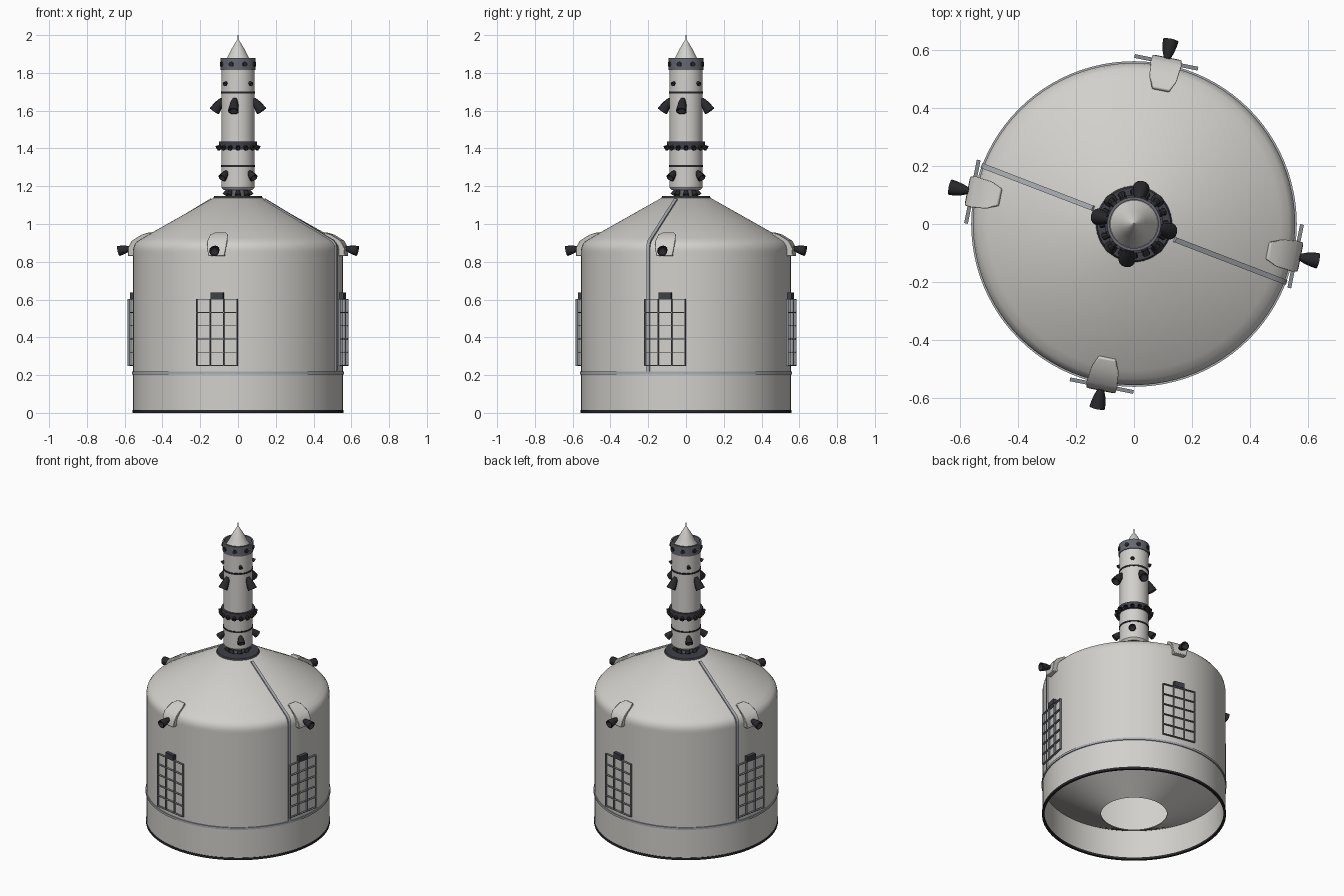
import bpy, bmesh
from math import radians, sin, cos, pi
from mathutils import Matrix, Vector

cube = bpy.data.objects.get("Cube")
if cube:
    bpy.data.objects.remove(cube)


def material(name, rgb):
    m = bpy.data.materials.new(name)
    m.use_nodes = True
    m.diffuse_color = (*rgb, 1)
    m.node_tree.nodes["Principled BSDF"].inputs["Base Color"].default_value = (*rgb, 1)
    return m


SHELL = material("warm light grey", (0.64, 0.63, 0.60))
TRIM = material("blue grey", (0.39, 0.41, 0.44))
GRID = material("grid grey", (0.24, 0.255, 0.28))
BAND = material("slate", (0.13, 0.14, 0.16))
NAVY = material("dark slate", (0.05, 0.05, 0.065))
BLACK = material("near black", (0.022, 0.022, 0.026))
OFFSET = -11.3  # the pods and grids are turned a little off the main axes


def finish(bm, name, mat, angle=35):
    bmesh.ops.recalc_face_normals(bm, faces=bm.faces)
    mesh = bpy.data.meshes.new(name)
    bm.to_mesh(mesh)
    bm.free()
    mesh.materials.append(mat)
    mesh.shade_smooth()
    mesh.set_sharp_from_angle(angle=radians(angle))
    ob = bpy.data.objects.new(name, mesh)
    bpy.context.collection.objects.link(ob)
    return ob


def around(az, r=0, z=0, tilt=0):
    """Frame at an azimuth: x points outward, y sideways; tilt turns z outward."""
    return (Matrix.Rotation(radians(az), 4, "Z") @ Matrix.Translation((r, 0, z))
            @ Matrix.Rotation(radians(tilt), 4, "Y"))


def lathe(bm, profile, n=96, frame=Matrix(), closed=False):
    rings = []
    for r, z in profile:
        if r == 0:
            rings.append([bm.verts.new(frame @ Vector((0, 0, z)))] * n)
        else:
            rings.append([bm.verts.new(frame @ Vector((r * cos(2 * pi * i / n),
                          r * sin(2 * pi * i / n), z))) for i in range(n)])
    pairs = list(zip(rings, rings[1:]))
    if closed:
        pairs.append((rings[-1], rings[0]))
    for a, b in pairs:
        for i in range(n):
            j = (i + 1) % n
            bm.faces.new(dict.fromkeys((a[i], a[j], b[j], b[i])))


def turned(name, profile, mat, n=96, closed=False):
    bm = bmesh.new()
    lathe(bm, profile, n, closed=closed)
    return finish(bm, name, mat)


def ring(name, r_in, r_out, z0, z1, mat, n=96):
    return turned(name, [(r_in, z0), (r_out, z0), (r_out, z1), (r_in, z1)], mat, n, True)


def box(bm, frame, size, centre=(0, 0, 0)):
    bmesh.ops.create_cube(bm, size=1, matrix=frame @ Matrix.Translation(centre)
                          @ Matrix.Diagonal((*size, 1)))


def bells(name, azimuths, r, z, tilt, length, wide, n=12):
    """Flared nozzles with a hollow mouth, repeated around the axis."""
    bm = bmesh.new()
    shape = [(0, 0), (wide * 0.4, 0), (wide * 0.72, length * 0.35), (wide * 0.93, length * 0.75),
             (wide, length), (wide * 0.85, length), (0, length * 0.4)]
    for az in azimuths:
        lathe(bm, shape, n, around(az, r, z, tilt))
    return finish(bm, name, BLACK)


quarter = [OFFSET + 90 * k for k in range(4)]
diagonal = [45 + 90 * k for k in range(4)]

# Main shroud: outer skin, inner lining, open funnel and rims
shoulder = [(0.555, 0.85), (0.555, 0.865), (0.55, 0.888), (0.535, 0.908), (0.505, 0.926),
            (0.49, 0.935), (0.125, 1.141)]
turned("shroud", [(0.555, 0.0)] + shoulder + [(0, 1.141)], SHELL)
turned("shroud_lining", [(0.546, 0.0), (0.546, 0.86), (0.5, 0.915), (0.12, 1.13), (0, 1.13)], SHELL)
turned("inner_funnel", [(0.546, 0.2), (0.2, 0.005), (0.2, 0.012), (0.546, 0.21)], SHELL)
ring("bottom_rim", 0.544, 0.558, 0, 0.015, BLACK)
ring("seam_ring", 0.55, 0.561, 0.204, 0.218, TRIM)

# Cable strips running down two opposite sides
for name, az in (("right_strip", 159), ("left_strip", -21)):
    bm = bmesh.new()
    path = [(0.555, 0.21)] + shoulder[:-1] + [(0.15, 1.127)]
    loops = []
    for r, z in path:
        up = 0.0 if z < 0.87 else 0.007
        out = 0.008 if z < 0.92 else 0.004
        corners = [(r - 0.01, -0.009, z - up), (r + out, -0.009, z + up),
                   (r + out, 0.009, z + up), (r - 0.01, 0.009, z - up)]
        loops.append([bm.verts.new(around(az) @ Vector(c)) for c in corners])
    for a, b in zip(loops, loops[1:]):
        for i in range(4):
            j = (i + 1) % 4
            bm.faces.new((a[i], a[j], b[j], b[i]))
    bm.faces.new(loops[0])
    bm.faces.new(loops[-1])
    finish(bm, name, TRIM)

# Shoulder pods: outline as radius, height and half width
pod = [(0.53, 0.83, 0.04), (0.586, 0.83, 0.043), (0.584, 0.875, 0.053), (0.563, 0.912, 0.055),
       (0.51, 0.944, 0.05), (0.474, 0.956, 0.03), (0.464, 0.938, 0.03)]
for k, az in enumerate(quarter):
    bm = bmesh.new()
    sides = [[bm.verts.new(around(az) @ Vector((r, s * w, z))) for r, z, w in pod] for s in (-1, 1)]
    for side in sides:
        bm.faces.new(side)
    for i in range(len(pod)):
        j = (i + 1) % len(pod)
        bm.faces.new((sides[0][i], sides[0][j], sides[1][j], sides[1][i]))
    ob = finish(bm, f"shoulder_pod_{k + 1}", SHELL, 30)
    bevel = ob.modifiers.new("soft_edges", "BEVEL")
    bevel.width = 0.004
    bevel.segments = 2
bells("pod_nozzles", quarter, 0.58, 0.872, 103, 0.067, 0.027)

# Open lattice panels of thin deep slats, with a hinge block on top
for k, az in enumerate(quarter):
    frame = around(az, 0.568, 0.426)
    bm = bmesh.new()
    for i in range(4):
        box(bm, frame, (0.013, 0.004, 0.354), (0, (i - 1.5) * 0.073, 0))
    for i in range(6):
        box(bm, frame, (0.013, 0.223, 0.004), (0, 0, (i - 2.5) * 0.07))
    finish(bm, f"lattice_panel_{k + 1}", GRID)
    bm = bmesh.new()
    box(bm, frame, (0.03, 0.068, 0.033), (-0.006, 0, 0.194))
    finish(bm, f"lattice_hinge_{k + 1}", NAVY)

# Tower base plate, neck and ring of small nozzles
turned("tower_base_plate", [(0, 1.134), (0.133, 1.134), (0.126, 1.147), (0, 1.147)], NAVY, 48)
turned("tower_neck", [(0.05, 1.145), (0.05, 1.19)], BAND, 32)
bells("base_nozzles", [45 * k for k in range(8)], 0.052, 1.182, 150, 0.034, 0.015)

# Tower body and its bands
turned("tower", [(0, 1.18), (0.076, 1.18), (0.088, 1.194), (0.088, 1.84), (0, 1.84)], SHELL, 48)
for k, z in enumerate((1.308, 1.697)):
    ring(f"tower_seam_{k + 1}", 0.08, 0.091, z - 0.005, z + 0.005, BLACK, 48)
ring("middle_band", 0.08, 0.101, 1.395, 1.436, NAVY, 48)
bells("middle_band_nozzles", [22.5 * k for k in range(16)], 0.09, 1.413, 120, 0.027, 0.014, 8)
ring("top_band", 0.083, 0.093, 1.816, 1.88, BAND, 48)

# Tower nozzles
bells("large_tower_nozzles", quarter, 0.084, 1.662, 146, 0.078, 0.029)
bells("lower_tower_nozzles", diagonal, 0.08, 1.278, 132, 0.052, 0.023)
bells("upper_tower_nozzles", diagonal, 0.082, 1.752, 125, 0.022, 0.012)

# Round ports on the top band
bm = bmesh.new()
for k in range(8):
    lathe(bm, [(0, 0), (0.013, 0), (0.013, 0.013), (0, 0.013)], 12,
          around(22.5 + 45 * k, 0.086, 1.846, 90))
finish(bm, "top_band_ports", BLACK)

# Nose cone rising out of the open top band, and its spike
turned("nose_cone", [(0.083, 1.838), (0.056, 1.882), (0.045, 1.905), (0.031, 1.932),
                     (0.014, 1.96), (0.004, 1.975), (0, 1.976)], SHELL, 48)
turned("nose_spike", [(0.004, 1.965), (0.003, 2.0), (0, 2.0)], TRIM, 12)
